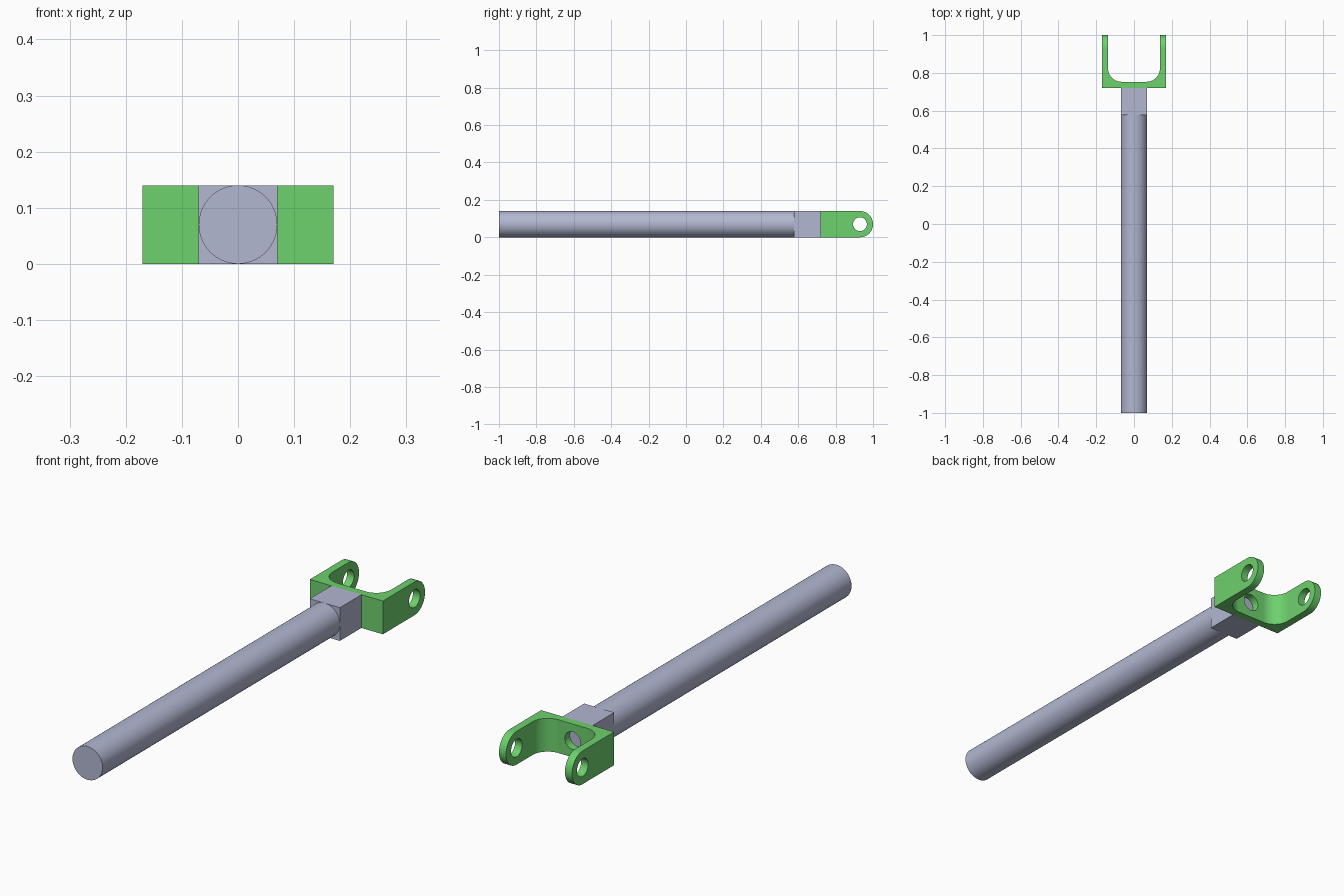
import bpy, bmesh, math
from mathutils import Matrix, Vector

cube = bpy.data.objects.get("Cube")
if cube:
    bpy.data.objects.remove(cube, do_unlink=True)

R = 0.07           # rod radius and half height of the fork
HALF_W = 0.17      # fork half width
WALL = 0.033       # fork wall thickness
BASE_Y = 0.72      # where the fork meets the block
BLOCK_Y = 0.577    # where the block meets the rod
EYE_Y = 1.0 - R    # pin hole centre


def material(name, rgb):
    m = bpy.data.materials.new(name)
    m.use_nodes = True
    m.diffuse_color = (*rgb, 1)
    m.node_tree.nodes["Principled BSDF"].inputs["Base Color"].default_value = (*rgb, 1)
    return m


grey = material("steel_grey", (0.448, 0.477, 0.638))
green = material("fork_green", (0.155, 0.638, 0.155))


def finish(bm, name, mat):
    bmesh.ops.recalc_face_normals(bm, faces=bm.faces)
    me = bpy.data.meshes.new(name)
    bm.to_mesh(me)
    bm.free()
    me.materials.append(mat)
    ob = bpy.data.objects.new(name, me)
    bpy.context.collection.objects.link(ob)
    return ob


def extrude(name, points, direction, mat):
    bm = bmesh.new()
    face = bm.faces.new([bm.verts.new(p) for p in points])
    ext = bmesh.ops.extrude_face_region(bm, geom=[face])["geom"]
    bmesh.ops.translate(bm, vec=Vector(direction),
                        verts=[v for v in ext if isinstance(v, bmesh.types.BMVert)])
    return finish(bm, name, mat)


def cylinder(name, radius, length, centre, axis, mat, segments=64):
    bm = bmesh.new()
    bmesh.ops.create_cone(bm, cap_ends=True, segments=segments,
                          radius1=radius, radius2=radius, depth=length)
    turn = Vector((0, 0, 1)).rotation_difference(Vector(axis)).to_matrix().to_4x4()
    bm.transform(Matrix.Translation(centre) @ turn)
    return finish(bm, name, mat)


def arc(cx, cy, r, start, end, steps):
    return [(cx + r * math.cos(math.radians(start + (end - start) * i / steps)),
             cy + r * math.sin(math.radians(start + (end - start) * i / steps)))
            for i in range(steps + 1)]


def activate(ob):
    bpy.ops.object.select_all(action='DESELECT')
    ob.select_set(True)
    bpy.context.view_layer.objects.active = ob


def cut(ob, tool, operation):
    activate(ob)
    mod = ob.modifiers.new("cut", 'BOOLEAN')
    mod.operation, mod.solver, mod.object = operation, 'EXACT', tool
    bpy.ops.object.modifier_apply(modifier=mod.name)
    bpy.data.objects.remove(tool, do_unlink=True)


# Round rod and square block
rod = cylinder("rod", R, 1 + BLOCK_Y, (0, (BLOCK_Y - 1) / 2, R), (0, 1, 0), grey)
block = extrude("block", [(-R, BLOCK_Y, 0), (R, BLOCK_Y, 0), (R, BASE_Y, 0), (-R, BASE_Y, 0)],
                (0, 0, 2 * R), grey)

# U-shaped fork with filleted inner corners
inner, fillet = HALF_W - WALL, 0.07
floor = BASE_Y + WALL
outline = [(-HALF_W, 1), (-HALF_W, BASE_Y), (HALF_W, BASE_Y), (HALF_W, 1), (inner, 1)]
outline += arc(inner - fillet, floor + fillet, fillet, 0, -90, 16)
outline += arc(fillet - inner, floor + fillet, fillet, -90, -180, 16)
outline += [(-inner, 1)]
fork = extrude("fork", [(x, y, 0) for x, y in outline], (0, 0, 2 * R), green)

# Rounded arm ends
side = [(BASE_Y - 0.1, 0)] + arc(EYE_Y, R, R, -90, 90, 32) + [(BASE_Y - 0.1, 2 * R)]
cut(fork, extrude("arm_shape", [(-0.3, y, z) for y, z in side], (0.6, 0, 0), green), 'INTERSECT')

# Pin holes through the arms and a screw hole through the base
cut(fork, cylinder("pin_cutter", 0.037, 0.6, (0, EYE_Y, R), (1, 0, 0), green, 48), 'DIFFERENCE')
cut(fork, cylinder("base_cutter", 0.037, 0.2, (0, BASE_Y, R), (0, 1, 0), green, 48), 'DIFFERENCE')

for ob in (rod, fork):
    activate(ob)
    bpy.ops.object.shade_smooth_by_angle(angle=math.radians(30))
